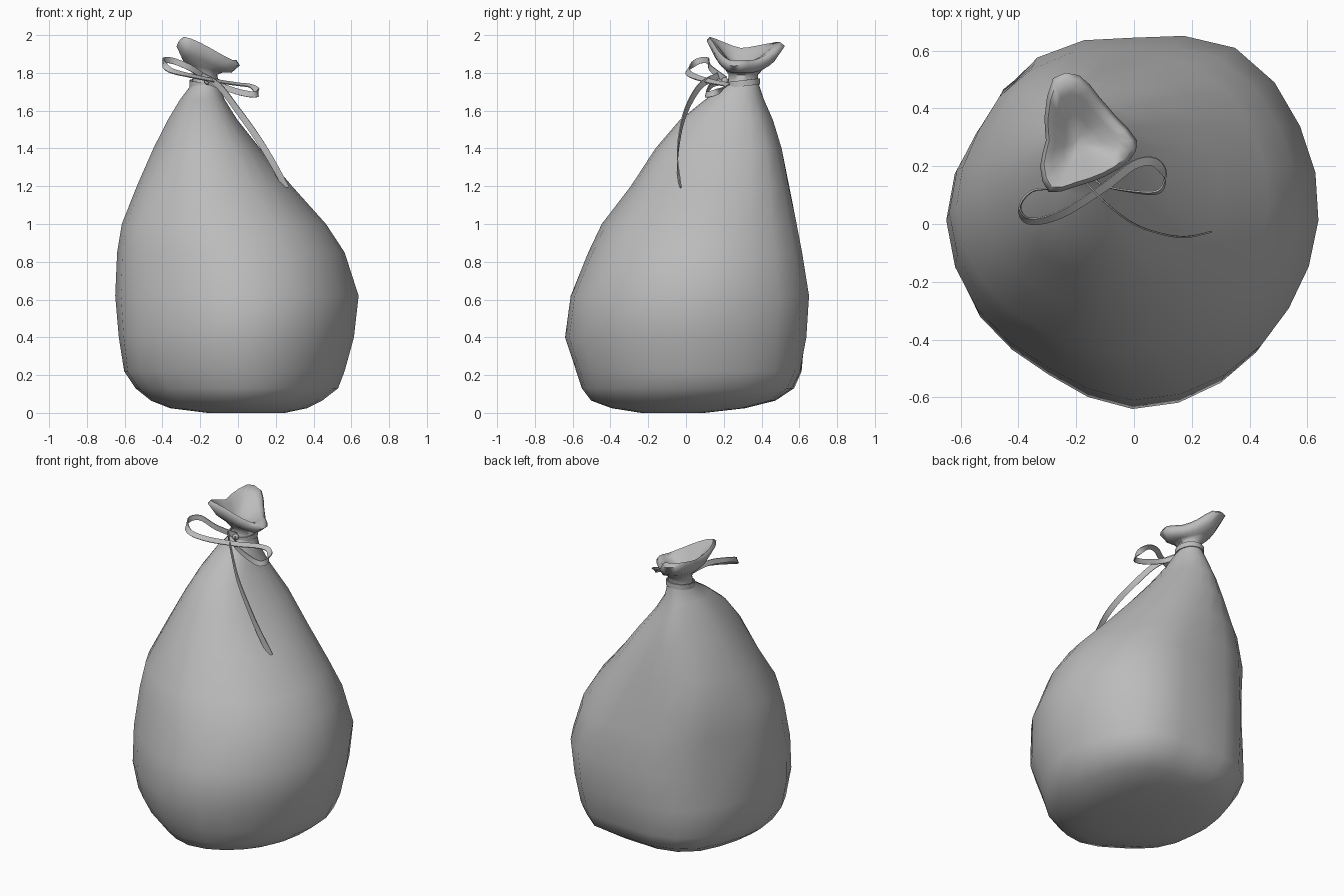
import bpy, bmesh, math
from mathutils import Vector

cube = bpy.data.objects.get("Cube")
if cube:
    bpy.data.objects.remove(cube)

SIDES = 24


def material(name, rgb):
    m = bpy.data.materials.new(name)
    m.use_nodes = True
    m.diffuse_color = (*rgb, 1)
    m.node_tree.nodes["Principled BSDF"].inputs["Base Color"].default_value = (*rgb, 1)
    return m


grey = material("grey cloth", (0.5, 0.5, 0.5))


def spline(pts, steps, closed=False):
    """Smooth path through the given points."""
    pts = [Vector(p) for p in pts]
    n = len(pts)
    pick = (lambda i: pts[i % n]) if closed else (lambda i: pts[max(0, min(n - 1, i))])
    out = []
    for i in range(n if closed else n - 1):
        a, b, c, d = (pick(i + k) for k in (-1, 0, 1, 2))
        for s in range(steps):
            t = s / steps
            out.append(b + (c - a) * (t / 2) + (a * 2 - b * 5 + c * 4 - d) * (t * t / 2)
                       + (b * 3 - a - c * 3 + d) * (t ** 3 / 2))
    return out if closed else out + [pts[-1]]


def loft(bm, rings, loop=False):
    """Skin rings of points; cap the ends unless the rings form a loop."""
    rows = [[bm.verts.new(p) for p in ring] for ring in rings]
    for low, high in zip(rows, rows[1:] + (rows[:1] if loop else [])):
        for k in range(len(low)):
            j = (k + 1) % len(low)
            bm.faces.new((low[k], low[j], high[j], high[k]))
    if not loop:
        bm.faces.new(rows[0][::-1])
        bm.faces.new(rows[-1])


def finish(name, bm, angle):
    bmesh.ops.recalc_face_normals(bm, faces=bm.faces)
    mesh = bpy.data.meshes.new(name)
    bm.to_mesh(mesh)
    bm.free()
    ob = bpy.data.objects.new(name, mesh)
    bpy.context.collection.objects.link(ob)
    mesh.materials.append(grey)
    bpy.ops.object.select_all(action="DESELECT")
    ob.select_set(True)
    bpy.context.view_layer.objects.active = ob
    bpy.ops.object.shade_smooth_by_angle(angle=math.radians(angle))


# Sack: lumpy cross-section at 30 degree steps, scaled to each level
lumps = [0.99, 1.03, 1.09, 1.0, 1.05, 0.985, 1.0, 0.965, 0.925, 0.985, 0.975, 0.96]
outline = [p.x for p in spline([(v, 0, 0) for v in lumps], 2, True)]

# height, x from, x to, y from, y to
levels = [
    (0.00, -.16, .25, -.24, .10), (0.025, -.36, .37, -.40, .32),
    (0.065, -.46, .45, -.51, .48), (0.13, -.54, .535, -.56, .58),
    (0.22, -.60, .57, -.59, .62), (0.40, -.63, .62, -.65, .635),
    (0.62, -.65, .645, -.62, .645), (0.85, -.64, .57, -.53, .61),
    (1.00, -.615, .47, -.46, .585), (1.20, -.535, .29, -.30, .545),
    (1.40, -.445, .12, -.17, .50), (1.55, -.37, .00, -.04, .455),
    (1.66, -.305, -.07, .10, .41), (1.74, -.245, -.10, .22, .385),
    (1.79, -.235, -.11, .225, .38),
]
# Bulges and dents in the cloth: direction in degrees, height, amount
bulges = [
    (310, 0.85, 0.01), (285, 1.0, -0.03), (45, 1.4, 0.09), (75, 0.12, -0.05),
    (140, 0.12, 0.05), (135, 0.7, -0.05), (135, 1.2, 0.04), (205, 0.2, 0.03),
]


def cloth(a, z):
    m = 0.03 * max(0, 1 - abs(z - 1.5) / 0.35) * math.cos(5 * a - 2.1)
    for direction, height, amount in bulges:
        turn = (math.degrees(a) - direction + 180) % 360 - 180
        m += amount * math.exp(-(turn / 18) ** 2 - ((z - height) / 0.2) ** 2)
    return m


rings = []
for z, x0, x1, y0, y1 in levels:
    ring = []
    for k in range(SIDES):
        a = math.tau * k / SIDES
        m = 1 + (outline[k] - 1) * min(1, max(0.2, 1.8 - z)) + cloth(a, z)
        ring.append(Vector(((x0 + x1) / 2 + (x1 - x0) / 2 * m * math.cos(a),
                            (y0 + y1) / 2 + (y1 - y0) / 2 * m * math.sin(a), z)))
    rings.append(ring)

# Flared three-cornered mouth with a soft lip, dipping on one side
rim = spline([
    (.01, .29, 1.84), (-.06, .37, 1.84), (-.12, .44, 1.87), (-.19, .515, 1.93),
    (-.28, .505, 1.945), (-.31, .37, 1.92), (-.305, .29, 1.91), (-.325, .20, 1.94),
    (-.295, .11, 1.975), (-.2, .13, 1.94), (-.1, .165, 1.885), (-.015, .22, 1.84)], 2, True)
neck = rings[-1]
pit = Vector((-.19, .28, 1.835))
for f, drop in ((0.25, 0.0), (0.65, 0.02)):
    rings.append([n.lerp(r, f) - Vector((0, 0, drop)) for n, r in zip(neck, rim)])
rings.append(rim)
for f, lift in ((0.1, 0.03), (0.3, 0.025), (0.6, 0.0), (0.85, -0.005)):
    rings.append([r.lerp(pit, f) + Vector((0, 0, lift)) for r in rim])

bm = bmesh.new()
loft(bm, rings)
finish("sack", bm, 75)


# String: flat ribbons following smooth paths
def ribbon(name, pts, width, tilt=0.0, closed=False):
    path = spline(pts, 5, closed)
    n = len(path)
    sections = []
    for i, p in enumerate(path):
        after = path[(i + 1) % n] if closed else path[min(i + 1, n - 1)]
        before = path[i - 1] if closed or i else p
        tangent = (after - before).normalized()
        s = tilt * math.sin(math.pi * i / n) ** 3
        hint = Vector((0, s, 1 - 0.7 * s))
        side = (hint - tangent * hint.dot(tangent)).normalized() * width / 2
        flat = tangent.cross(side).normalized() * 0.003
        sections.append([p - side - flat, p + side - flat, p + side + flat, p - side + flat])
    bm = bmesh.new()
    loft(bm, sections, closed)
    finish(name, bm, 50)


ribbon("neck_tie", [(-.173 + .082 * math.cos(a), .303 + .085 * math.sin(a),
                     1.745 + .01 * math.sin(a))
                    for a in (math.tau * k / 8 for k in range(8))], 0.032, closed=True)
ribbon("bow", [
    (-.16, .21, 1.765), (-.25, .13, 1.825), (-.35, .115, 1.865), (-.395, .06, 1.86),
    (-.36, .01, 1.815), (-.25, .035, 1.785), (-.1, .13, 1.755), (0, .205, 1.74),
    (.07, .215, 1.73), (.105, .165, 1.70), (.085, .112, 1.685), (0, .112, 1.70),
    (-.12, .14, 1.74), (-.16, .21, 1.755)], 0.032, tilt=0.9)
ribbon("loose_end", [
    (-.19, .17, 1.785), (-.1, .075, 1.73), (0, .0, 1.60), (.1, -.035, 1.46),
    (.18, -.045, 1.33), (.255, -.03, 1.19)], 0.034)

# Knot at the front of the neck
bm = bmesh.new()
bmesh.ops.create_uvsphere(bm, u_segments=10, v_segments=6, radius=0.02)
bmesh.ops.translate(bm, verts=bm.verts, vec=(-.16, .205, 1.757))
finish("knot", bm, 60)
